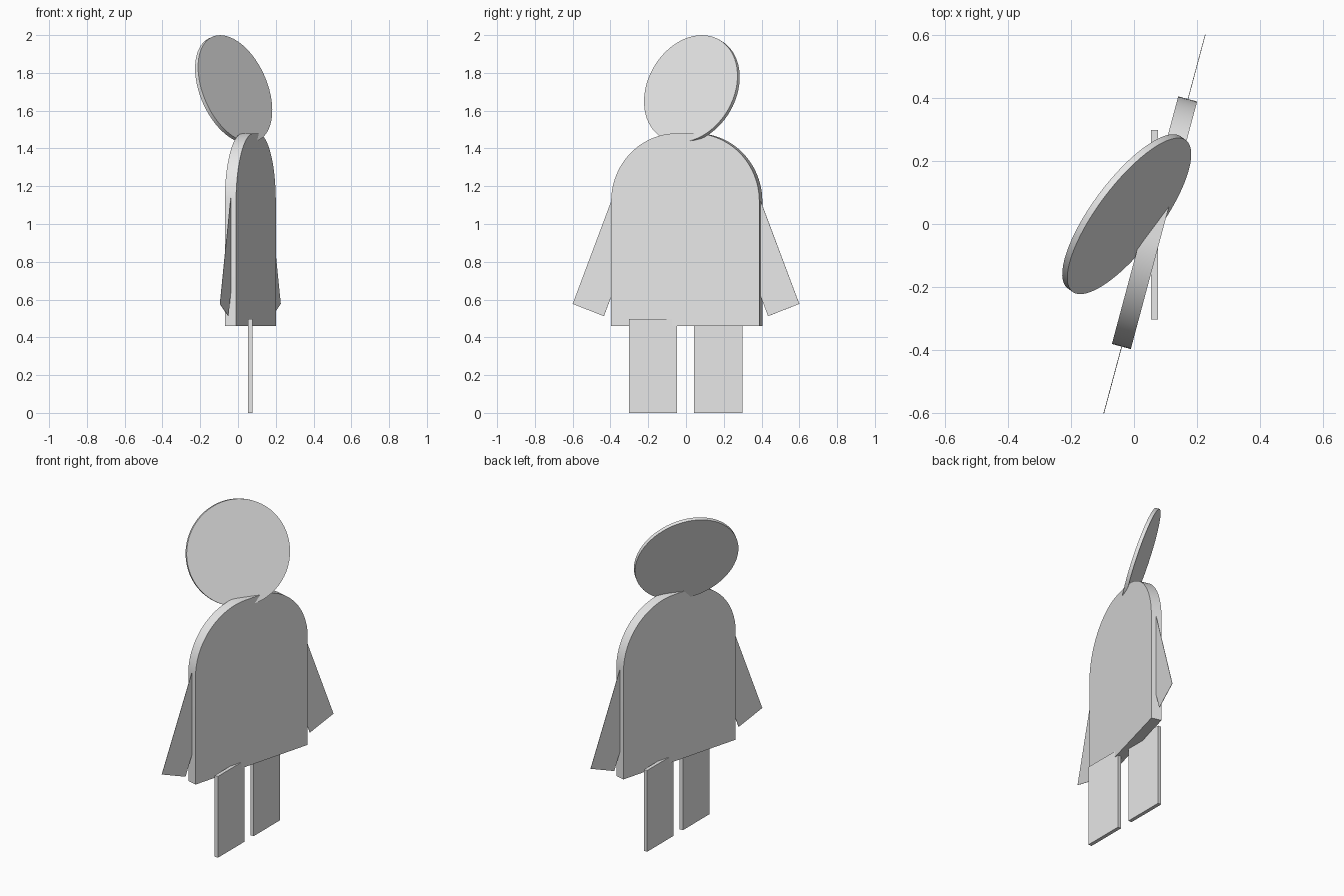
import bpy, bmesh, math
from mathutils import Matrix, Vector

if "Cube" in bpy.data.objects:
    bpy.data.objects.remove(bpy.data.objects["Cube"])

grey = bpy.data.materials.new("light grey")
grey.diffuse_color = (0.8, 0.8, 0.8, 1)
grey.use_nodes = True
grey.node_tree.nodes["Principled BSDF"].inputs["Base Color"].default_value = grey.diffuse_color

CX = 0.065                      # shared x of torso, arms and legs
TWIST = Matrix.Rotation(math.radians(-15), 4, 'Z')


def slab(name, profile, thick, matrix):
    """Extrude a (y, z) outline along x, centred on x = 0, then place it."""
    bm = bmesh.new()
    face = bm.faces.new([bm.verts.new((-thick / 2, y, z)) for y, z in profile])
    ext = bmesh.ops.extrude_face_region(bm, geom=[face])
    moved = [v for v in ext["geom"] if isinstance(v, bmesh.types.BMVert)]
    bmesh.ops.translate(bm, vec=(thick, 0, 0), verts=moved)
    bmesh.ops.recalc_face_normals(bm, faces=bm.faces)
    bm.transform(matrix)
    mesh = bpy.data.meshes.new(name)
    bm.to_mesh(mesh)
    bm.free()
    mesh.materials.append(grey)
    ob = bpy.data.objects.new(name, mesh)
    bpy.context.collection.objects.link(ob)
    bpy.ops.object.select_all(action='DESELECT')
    ob.select_set(True)
    bpy.context.view_layer.objects.active = ob
    bpy.ops.object.shade_smooth_by_angle(angle=math.radians(30))
    return ob


def arc(cy, cz, r, start, end, n):
    return [(cy + r * math.cos(a), cz + r * math.sin(a))
            for a in (math.radians(start + (end - start) * i / n) for i in range(n + 1))]


body_frame = Matrix.Translation((CX, 0.004, 0)) @ TWIST

# Torso: flat board with rounded shoulders
half, r, top = 0.406, 0.36, 1.48
torso = [(-half, 0.46), (half, 0.46)]
torso += arc(half - r, top - r, r, 0, 90, 24)
torso += arc(r - half, top - r, r, 90, 180, 24)
slab("torso", torso, 0.062, body_frame)

# Arms: paper-thin tilted strips through the middle of the torso
for side, label in ((-1, "left"), (1, "right")):
    outer, inner = Vector((0.621, 0.577)), Vector((0.450, 0.512))
    up = Vector((-0.362, 0.932)) * 0.66
    pts = [outer, inner, inner + up, outer + up]
    slab(label + "_arm", [(side * p.x, p.y) for p in pts], 0.002,
         Matrix.Translation((CX, 0, 0)) @ TWIST)

# Legs: thin boards that are not twisted with the torso
for label, y0, y1 in (("left_leg", -0.302, -0.047), ("right_leg", 0.043, 0.298)):
    slab(label, [(y0, 0), (y1, 0), (y1, 0.497), (y0, 0.497)], 0.022,
         Matrix.Translation((CX, 0, 0)))

# Head: tilted disc
facing = Vector((0.755, -0.565, 0.33)).to_track_quat('X', 'Z').to_matrix().to_4x4()
slab("head", arc(0, 0, 0.30, 0, 360, 64)[:-1], 0.021,
     Matrix.Translation((-0.023, 0.031, 1.713)) @ facing)
